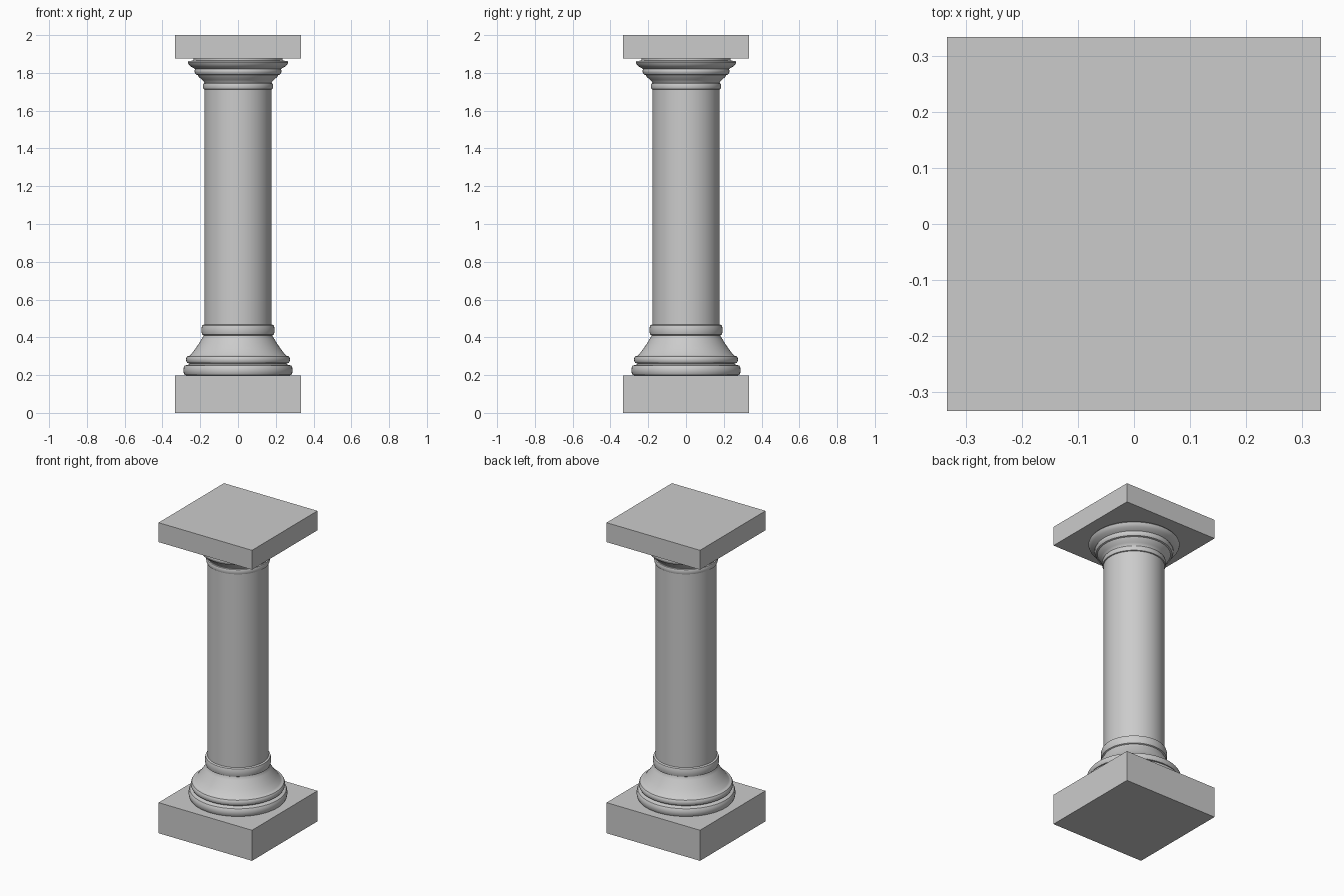
import bpy, bmesh, math

if "Cube" in bpy.data.objects:
    bpy.data.objects.remove(bpy.data.objects["Cube"])

SEGMENTS = 64


def add_object(name, bm):
    bmesh.ops.recalc_face_normals(bm, faces=bm.faces)
    mesh = bpy.data.meshes.new(name)
    bm.to_mesh(mesh)
    bm.free()
    obj = bpy.data.objects.new(name, mesh)
    bpy.context.collection.objects.link(obj)
    return obj


def slab(name, half, z0, z1):
    bm = bmesh.new()
    bmesh.ops.create_cube(bm, size=1)
    for v in bm.verts:
        v.co = (v.co.x * 2 * half, v.co.y * 2 * half, z0 + (v.co.z + 0.5) * (z1 - z0))
    return add_object(name, bm)


def lathe(name, profile):
    """Spin an (r, z) outline around z and cap both ends."""
    bm = bmesh.new()
    rings = []
    for r, z in profile:
        rings.append([bm.verts.new((r * math.cos(a), r * math.sin(a), z))
                      for a in (2 * math.pi * i / SEGMENTS for i in range(SEGMENTS))])
    for low, high in zip(rings, rings[1:]):
        for i in range(SEGMENTS):
            j = (i + 1) % SEGMENTS
            bm.faces.new((low[i], low[j], high[j], high[i]))
    bm.faces.new(rings[0][::-1])
    bm.faces.new(rings[-1])
    obj = add_object(name, bm)
    bpy.ops.object.select_all(action='DESELECT')
    obj.select_set(True)
    bpy.context.view_layer.objects.active = obj
    bpy.ops.object.shade_smooth_by_angle(angle=math.radians(35))
    return obj


def bead(r, z0, z1, bulge):
    """Rounded band between two heights, bulging out from radius r."""
    c, h = (z0 + z1) / 2, (z1 - z0) / 2
    steps = [math.radians(a) for a in range(-90, 91, 30)]
    return [(r + bulge * math.cos(a) ** 0.6 if abs(math.cos(a)) > 1e-6 else r,
             c + h * math.sin(a)) for a in steps]


# Square slabs at bottom and top
slab("plinth", 0.333, 0.0, 0.197)
slab("abacus", 0.333, 1.875, 2.0)

# Base: two round mouldings, sloping bell, collar
lathe("base_moulding",
      bead(0.268, 0.197, 0.254, 0.021)
      + [(0.258, 0.258)]
      + bead(0.258, 0.262, 0.302, 0.017)
      + [(0.25, 0.308), (0.225, 0.341), (0.205, 0.37), (0.192, 0.392), (0.182, 0.408)]
      + bead(0.182, 0.41, 0.467, 0.011))

# Plain round shaft
lathe("shaft", [(0.178, 0.42), (0.178, 1.73)])

# Capital: neck ring, flared bell, stepped mouldings
lathe("capital",
      bead(0.178, 1.712, 1.746, 0.008)
      + [(0.18, 1.752), (0.19, 1.763), (0.207, 1.778), (0.213, 1.788)]
      + [(0.222, 1.791), (0.229, 1.802), (0.23, 1.812), (0.226, 1.82)]
      + [(0.235, 1.825), (0.25, 1.834), (0.261, 1.845), (0.266, 1.856), (0.262, 1.862)]
      + [(0.235, 1.866), (0.235, 1.876)])
